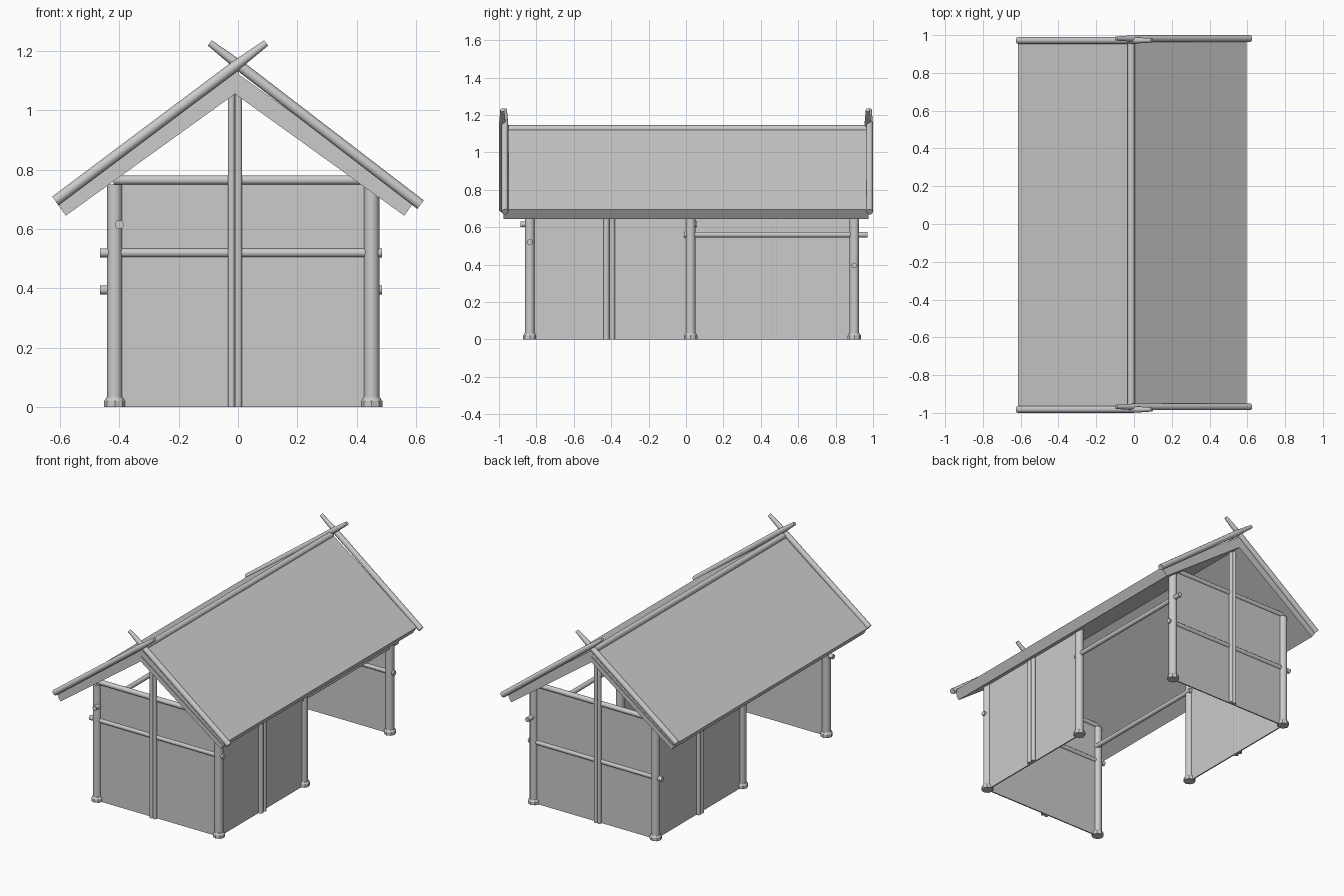
import bpy
import bmesh
from mathutils import Vector

cube = bpy.data.objects.get("Cube")
if cube:
    bpy.data.objects.remove(cube, do_unlink=True)

grey = bpy.data.materials.new("plain_grey")
grey.use_nodes = True
COLOR = (0.6, 0.6, 0.6, 1)
grey.diffuse_color = COLOR
grey.node_tree.nodes["Principled BSDF"].inputs["Base Color"].default_value = COLOR


def finish(name, bm, smooth=False):
    bmesh.ops.recalc_face_normals(bm, faces=bm.faces)
    mesh = bpy.data.meshes.new(name)
    bm.to_mesh(mesh)
    bm.free()
    mesh.materials.append(grey)
    obj = bpy.data.objects.new(name, mesh)
    bpy.context.scene.collection.objects.link(obj)
    if smooth:
        bpy.ops.object.select_all(action='DESELECT')
        obj.select_set(True)
        bpy.context.view_layer.objects.active = obj
        bpy.ops.object.shade_smooth_by_angle(angle=0.7)
    return obj


def pole(name, start, end, r, r_end=None, sides=12):
    """Round log between two points, optionally tapered."""
    a, b = Vector(start), Vector(end)
    bm = bmesh.new()
    bmesh.ops.create_cone(bm, cap_ends=True, segments=sides, radius1=r,
                          radius2=r_end or r, depth=(b - a).length)
    turn = (b - a).to_track_quat('Z', 'Y').to_matrix()
    for v in bm.verts:
        v.co = turn @ v.co + (a + b) / 2
    return finish(name, bm, True)


def box(name, low, high):
    bm = bmesh.new()
    bmesh.ops.create_cube(bm, size=1)
    for v in bm.verts:
        v.co = Vector([l + (c + 0.5) * (h - l) for c, l, h in zip(v.co, low, high)])
    return finish(name, bm)


def extrude_y(name, profile, y0, y1):
    """Extrude an (x, z) outline along the length of the building."""
    bm = bmesh.new()
    face = bm.faces.new([bm.verts.new((x, y0, z)) for x, z in profile])
    new = bmesh.ops.extrude_face_region(bm, geom=[face])["geom"]
    for v in new:
        if isinstance(v, bmesh.types.BMVert):
            v.co.y = y1
    return finish(name, bm)


XR, XL = -0.415, 0.45            # side wall lines
YF, YM, YB = -0.835, 0.025, 0.90  # front, middle and back post lines
EAVE = 0.735
RIDGE_X = -0.01

# Corner and middle posts with stepped stone feet
for side, x in (("right", XR), ("left", XL)):
    for place, y in (("front", YF), ("middle", YM), ("back", YB)):
        pole(f"{place}_{side}_post", (x, y, 0), (x, y, 0.75), 0.026)
        pole(f"{place}_{side}_foot", (x, y, 0), (x, y, 0.02), 0.036, sides=8)
        pole(f"{place}_{side}_foot_top", (x, y, 0.02), (x, y, 0.032), 0.036, 0.029, sides=8)

# Thin wall panels: both gable ends, and one half of each long side
T = 0.004
box("front_wall", (XR, YF - T, 0), (XL, YF + T, 0.755))
box("back_wall", (XR, YB - T, 0), (XL, YB + T, 0.755))
box("left_wall", (XL - T, YF, 0), (XL + T, YM, EAVE))
box("right_wall", (XR - T, YM, 0), (XR + T, YB, EAVE))

# Paired slim studs outside each wall
for i in (-1, 1):
    tag = "a" if i < 0 else "b"
    for name, y in (("front", YF - 0.012), ("back", YB + 0.012)):
        x = RIDGE_X + i * 0.012
        pole(f"{name}_stud_{tag}", (x, y, 0), (x, y, 1.065), 0.0125, sides=10)
    for name, x, y in (("left", XL + 0.01, -0.41), ("right", XR - 0.01, 0.465)):
        pole(f"{name}_stud_{tag}", (x, y + i * 0.0155, 0),
             (x, y + i * 0.0155, EAVE), 0.0155, sides=10)

# Cross beams on the gable ends
for name, y, z in (("front", YF, 0.52), ("back", YB, 0.395)):
    pole(f"{name}_tie_beam", (-0.42, y, 0.765), (0.42, y, 0.765), 0.016)
    pole(f"{name}_rail", (-0.465, y, z), (0.485, y, z), 0.015)

# Rails over the open half of each long side
pole("left_rail", (XL, -0.01, 0.56), (XL, 0.97, 0.56), 0.015)
pole("right_rail", (XR + 0.015, -0.885, 0.615), (XR + 0.015, 0.055, 0.615), 0.015)


# Roof in two chevron layers with square-cut eaves
def chevron(v):
    return [(-0.58 - 0.47 * v, 0.645 + 0.66 * v), (RIDGE_X, 1.055 + v),
            (0.56 + 0.47 * v, 0.645 + 0.66 * v)]


for name, low, high, y in (("roof_lining", 0, 0.035, 0.975), ("roof_cover", 0.035, 0.075, 0.97)):
    extrude_y(name, chevron(low) + chevron(high)[::-1], -y, y)
pole("ridge_pole", (-0.015, -0.97, 1.126), (-0.015, 0.97, 1.126), 0.019)

# Crossed barge poles, their tapered tips rising past the ridge
for name, yr, yl in (("front", -0.982, -0.968), ("back", 0.972, 0.982)):
    for side, s, y in (("right", -1, yr), ("left", 1, yl)):
        foot = Vector((s * 0.615, y, 0.695 if s < 0 else 0.682))
        tip = Vector((-s * 0.095, y, 1.227))
        neck = foot.lerp(tip, 0.85)
        pole(f"{name}_{side}_barge_pole", foot, neck, 0.018)
        pole(f"{name}_{side}_barge_tip", neck, tip, 0.018, 0.011)
